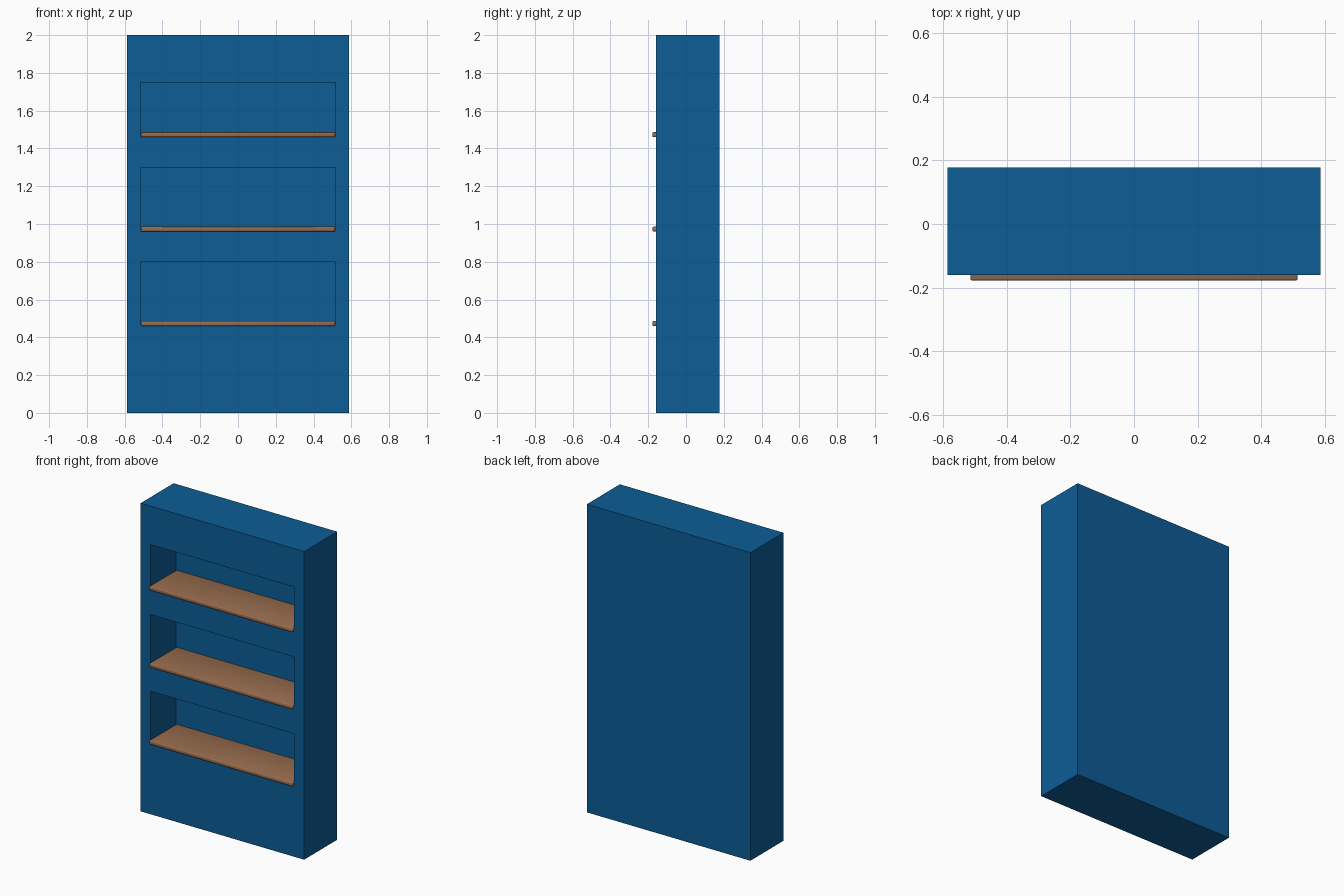
import bpy

if "Cube" in bpy.data.objects:
    bpy.data.objects.remove(bpy.data.objects["Cube"])


def material(name, rgb):
    m = bpy.data.materials.new(name)
    m.diffuse_color = (*rgb, 1.0)
    m.use_nodes = True
    m.node_tree.nodes["Principled BSDF"].inputs["Base Color"].default_value = m.diffuse_color
    return m


BLUE = material("blue_paint", (0.004, 0.110, 0.310))
WOOD = material("brown_wood", (0.310, 0.150, 0.075))


def box(name, x, y, z, mat):
    """Box from (min, max) ranges on each axis."""
    bpy.ops.mesh.primitive_cube_add(size=1, location=[(a + b) / 2 for a, b in (x, y, z)])
    ob = bpy.context.object
    ob.name = name
    ob.scale = [b - a for a, b in (x, y, z)]
    bpy.ops.object.transform_apply(location=False, rotation=False, scale=True)
    ob.data.materials.append(mat)
    return ob


def apply(ob, mod):
    bpy.context.view_layer.objects.active = ob
    bpy.ops.object.modifier_apply(modifier=mod.name)


FRONT, BACK, RECESS = -0.16, 0.178, 0.10

# Cabinet body
body = box("cabinet_body", (-0.587, 0.587), (FRONT, BACK), (0, 2), BLUE)

# Three recesses, each with a shelf along its floor
for i, (shelf_z, top) in enumerate([(0.46, 0.798), (0.96, 1.296), (1.46, 1.75)]):
    cutter = box("recess_cutter", (-0.515, 0.515), (FRONT - 0.1, RECESS), (shelf_z + 0.008, top), BLUE)
    cutter.hide_render = True
    cut = body.modifiers.new("recess", 'BOOLEAN')
    cut.operation = 'DIFFERENCE'
    cut.solver = 'EXACT'
    cut.object = cutter
    apply(body, cut)
    bpy.data.objects.remove(cutter)

    # Shelf board with softened edges, its nose just proud of the front
    shelf = box(f"shelf_{i + 1}", (-0.5145, 0.5145), (-0.178, RECESS + 0.006),
                (shelf_z, shelf_z + 0.026), WOOD)
    bevel = shelf.modifiers.new("soft_edges", 'BEVEL')
    bevel.width = 0.006
    bevel.segments = 2
    apply(shelf, bevel)
    bpy.ops.object.select_all(action='DESELECT')
    shelf.select_set(True)
    bpy.ops.object.shade_smooth()
